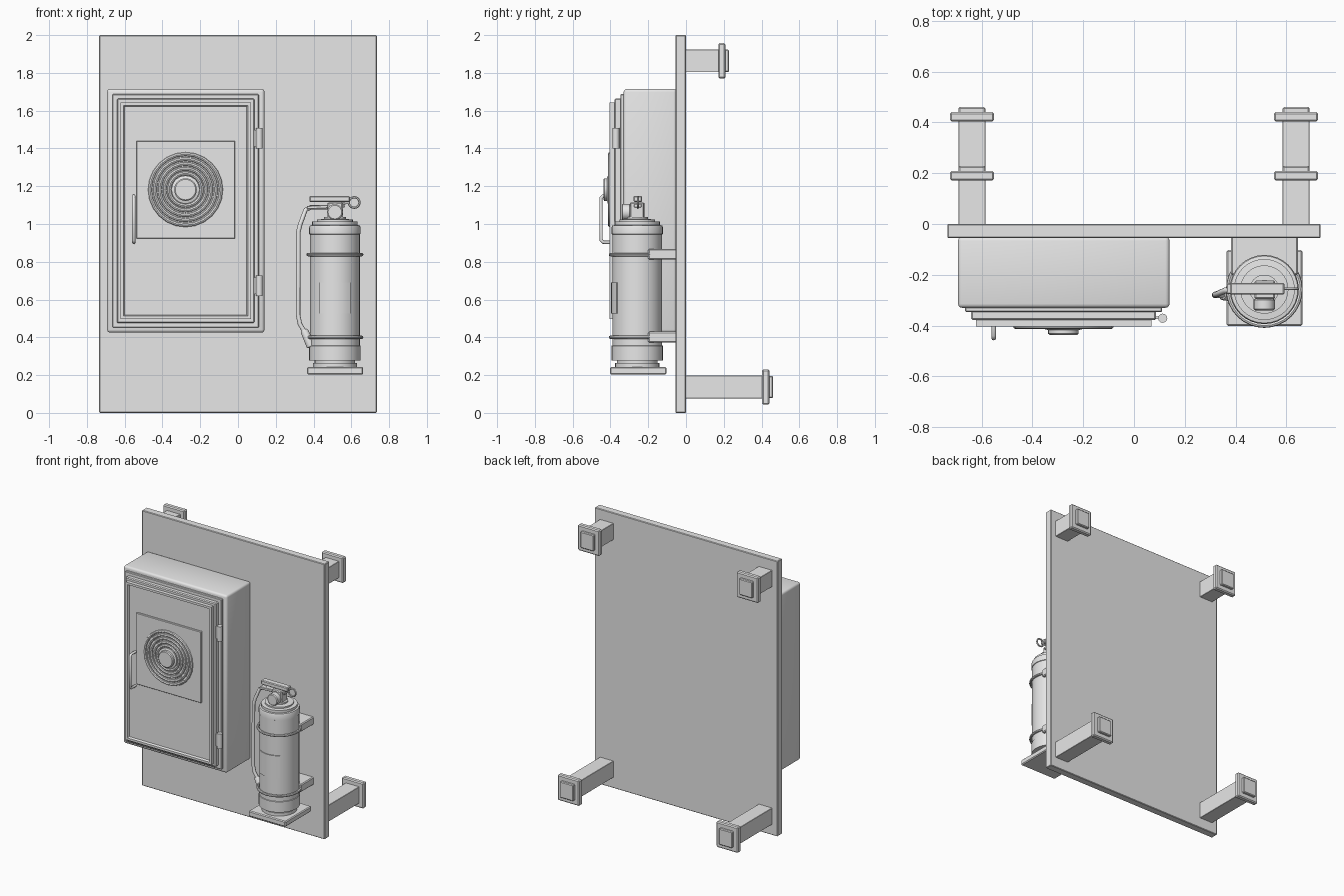
import bpy, bmesh, math
from mathutils import Vector, Matrix

if "Cube" in bpy.data.objects:
    bpy.data.objects.remove(bpy.data.objects["Cube"])

grey = bpy.data.materials.new("plain grey")
grey.diffuse_color = (0.8, 0.8, 0.8, 1)
grey.use_nodes = True
grey.node_tree.nodes["Principled BSDF"].inputs["Base Color"].default_value = grey.diffuse_color


def add(name, bm, smooth=False):
    bmesh.ops.recalc_face_normals(bm, faces=bm.faces)
    me = bpy.data.meshes.new(name)
    bm.to_mesh(me)
    bm.free()
    me.materials.append(grey)
    ob = bpy.data.objects.new(name, me)
    bpy.context.collection.objects.link(ob)
    if smooth:
        bpy.ops.object.select_all(action='DESELECT')
        ob.select_set(True)
        bpy.context.view_layer.objects.active = ob
        bpy.ops.object.shade_smooth_by_angle(angle=math.radians(35))
    return ob


def box(name, x, y, z, bevel=0.0, segs=1):
    """Box from (min, max) ranges."""
    bm = bmesh.new()
    bmesh.ops.create_cube(bm, size=1)
    for v in bm.verts:
        v.co = [(r[0] + r[1]) / 2 + c * (r[1] - r[0]) for r, c in zip((x, y, z), v.co)]
    if bevel:
        bmesh.ops.bevel(bm, geom=bm.edges[:], offset=bevel, segments=segs,
                        profile=0.5, affect='EDGES')
    return add(name, bm, bevel > 0 and segs > 1)


def lathe(name, profile, origin, axis=(0, 0, 1), segs=32):
    """Revolve (radius, height) points around an axis, capping both ends."""
    bm = bmesh.new()
    rot = Vector((0, 0, 1)).rotation_difference(Vector(axis)).to_matrix()
    rings = []
    for r, h in profile:
        rings.append([bm.verts.new(rot @ Vector((r * math.cos(2 * math.pi * i / segs),
                                                 r * math.sin(2 * math.pi * i / segs), h))
                                   + Vector(origin)) for i in range(segs)])
    for a, b in zip(rings, rings[1:]):
        for i in range(segs):
            j = (i + 1) % segs
            bm.faces.new((a[i], a[j], b[j], b[i]))
    bm.faces.new(rings[0][::-1])
    bm.faces.new(rings[-1])
    return add(name, bm, True)


def torus(name, origin, axis, major, minor, segs=32, sides=8, stretch=1.0):
    bm = bmesh.new()
    rot = Vector((0, 0, 1)).rotation_difference(Vector(axis)).to_matrix()
    grid = []
    for i in range(segs):
        a = 2 * math.pi * i / segs
        row = []
        for k in range(sides):
            b = 2 * math.pi * k / sides
            r = major + minor * math.cos(b)
            p = Vector((r * math.cos(a), r * math.sin(a), stretch * minor * math.sin(b)))
            row.append(bm.verts.new(rot @ p + Vector(origin)))
        grid.append(row)
    for i in range(segs):
        n = grid[(i + 1) % segs]
        for k in range(sides):
            m = (k + 1) % sides
            bm.faces.new((grid[i][k], n[k], n[m], grid[i][m]))
    return add(name, bm, True)


def tube(name, points, radius):
    """Bevelled poly curve converted to a mesh."""
    cu = bpy.data.curves.new(name, 'CURVE')
    cu.dimensions = '3D'
    cu.bevel_depth = radius
    cu.bevel_resolution = 2
    cu.use_fill_caps = True
    sp = cu.splines.new('POLY')
    sp.points.add(len(points) - 1)
    for p, co in zip(sp.points, points):
        p.co = (*co, 1)
    cu.materials.append(grey)
    ob = bpy.data.objects.new(name, cu)
    bpy.context.collection.objects.link(ob)
    bpy.ops.object.select_all(action='DESELECT')
    ob.select_set(True)
    bpy.context.view_layer.objects.active = ob
    bpy.ops.object.convert(target='MESH')
    bpy.ops.object.shade_smooth_by_angle(angle=math.radians(50))


# Back board
box("back_board", (-.735, .735), (-.055, 0), (0, 2), .004)

# Rear posts with flanges and end caps
for side, s in (("left", -1), ("right", 1)):
    for level, zc, end in (("upper", 1.864, .228), ("lower", .137, .46)):
        xc = .638 * s
        for part, h, y0, y1, bev in (("post", .054, -.01, end - .03, .002),
                                     ("flange", .087, end - .057, end - .019, .007),
                                     ("cap", .053, end - .03, end, .005)):
            hz = h + .006
            box(f"{level}_{side}_{part}", (xc - h, xc + h), (y0, y1),
                (zc - hz, zc + hz), bev)

# Cabinet body and stepped front
box("cabinet", (-.693, .14), (-.33, -.05), (.425, 1.715), .016, 3)
box("cabinet_step", (-.665, .11), (-.347, -.32), (.452, 1.688), .004)
box("door_step", (-.641, .087), (-.378, -.34), (.475, 1.664), .006)

# Door with a recessed panel
bm = bmesh.new()
bmesh.ops.create_cube(bm, size=1, matrix=Matrix.Translation((-.277, -.385, 1.07))
                      @ Matrix.Diagonal((.69, .038, 1.146, 1)))
front = [min(bm.faces, key=lambda f: f.calc_center_median().y)]
bmesh.ops.inset_region(bm, faces=front, thickness=.016, use_even_offset=True)
bmesh.ops.inset_region(bm, faces=front, thickness=.006, depth=-.015, use_even_offset=True)
add("door", bm)

# Plate and concentric dial on the door
box("dial_plate", (-.538, -.016), (-.402, -.38), (.922, 1.44), .003)
dial = (-.278, -.40, 1.182)
lathe("dial_base", [(.192, -.005), (.192, .003), (.06, .003)], dial, (0, -1, 0), 28)
for i, r in enumerate((.188, .162, .136, .11, .086)):
    torus(f"dial_ring_{i + 1}", dial, (0, -1, 0), r, .011, 24, 8, 1.25)
lathe("dial_hub", [(.074, 0), (.074, .014), (.06, .018), (.06, .032), (.054, .037)],
      dial, (0, -1, 0), 28)

# Door pull and hinges
tube("door_pull", [(-.552, -.385, .903), (-.552, -.438, .903), (-.552, -.45, .915),
                   (-.552, -.45, 1.137), (-.552, -.438, 1.149), (-.552, -.385, 1.149)], .009)
for level, z in (("upper", 1.40), ("lower", .62)):
    lathe(f"{level}_hinge", [(.018, 0), (.018, .108)], (.113, -.371, z), segs=16)
    box(f"{level}_hinge_leaf", (.07, .113), (-.375, -.365), (z + .01, z + .098))

# Extinguisher shelf and cylinder
cx, cy = .513, -.258
box("shelf", (.365, .663), (-.402, -.103), (.203, .243), .006)
lathe("cylinder_body",
      [(.117, .24), (.117, .265), (.107, .265), (.107, .278), (.136, .278), (.136, .355),
       (.132, .357), (.132, .945), (.136, .947), (.136, .982), (.132, .992), (.12, .994),
       (.12, 1.012), (.095, 1.014), (.095, 1.024), (.058, 1.026), (.058, 1.036),
       (.038, 1.037), (.038, 1.11)], (cx, cy, 0), segs=32)

# Straps and wall brackets
for level, z in (("upper", .838), ("lower", .4)):
    torus(f"{level}_strap", (cx, cy, z), (0, 0, 1), .142, .009, 32, 8)
    box(f"{level}_bracket", (.382, .646), (-.2, -.05), (z - .027, z + .03), .006)

# Curved label patch
bm = bmesh.new()
cols = []
for i in range(9):
    a = -math.pi / 2 + (i / 8 - .5) * 1.28
    cols.append([bm.verts.new((cx + r * math.cos(a), cy + r * math.sin(a), z))
                 for r, z in ((.131, .525), (.138, .525), (.138, .69), (.131, .69))])
for a, b in zip(cols, cols[1:]):
    for k in range(4):
        m = (k + 1) % 4
        bm.faces.new((a[k], b[k], b[m], a[m]))
bm.faces.new(cols[0])
bm.faces.new(cols[-1])
add("label", bm, True)

# Valve, gauge, levers and pull ring
box("valve_block", (.475, .555), (-.296, -.222), (1.03, 1.115), .006)
lathe("gauge", [(.03, 0), (.042, .01), (.042, .045), (.036, .05)],
      (cx, -.29, 1.063), (0, -1, 0), 20)
box("top_lever", (.378, .592), (-.278, -.232), (1.117, 1.148), .005)
lever = box("lower_lever", (-.1, .1), (-.02, .02), (-.009, .009), .003)
lever.location = (.465, -.255, 1.092)
lever.rotation_euler.y = math.radians(-3)
torus("pull_ring", (.615, -.255, 1.114), (0, 1, 0), .028, .006, 20, 6)
tube("safety_pin", [(.53, -.255, 1.108), (.59, -.255, 1.112)], .006)

# Hose and nozzle
tube("hose", [(.48, -.258, 1.088), (.385, -.258, 1.088), (.358, -.262, 1.075),
              (.33, -.275, 1.0), (.32, -.278, .96), (.318, -.28, .52),
              (.328, -.28, .47), (.352, -.28, .43)], .012)
axis = Vector((.045, 0, -.1)).normalized()
lathe("nozzle", [(.016, 0), (.021, .012), (.024, .095), (.018, .098)],
      (.348, -.28, .44), axis, 16)
